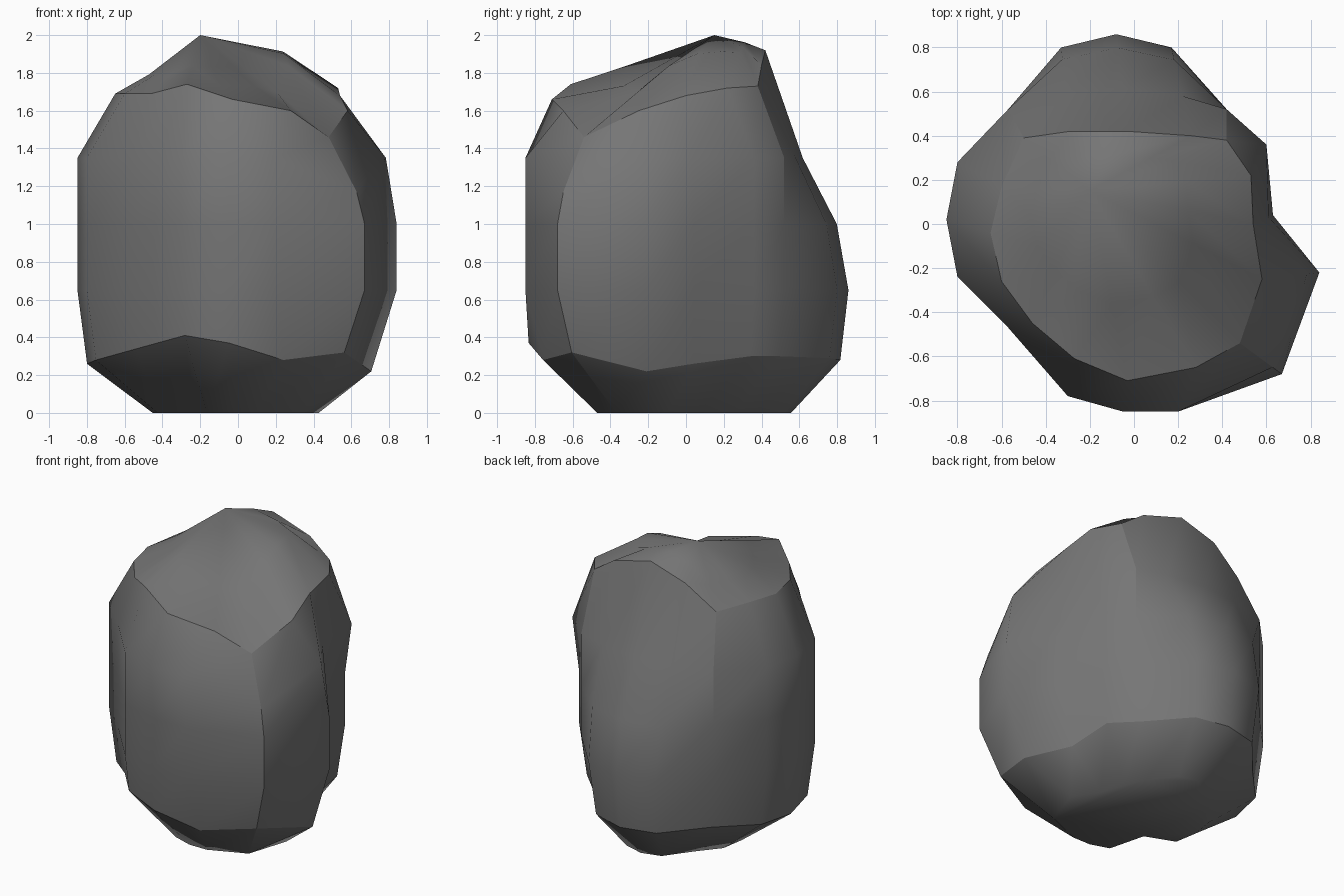
import bpy
import bmesh
from mathutils import Vector

default_cube = bpy.data.objects.get("Cube")
if default_cube:
    bpy.data.objects.remove(default_cube, do_unlink=True)

# Single stone colour
stone = bpy.data.materials.new("grey stone")
stone.use_nodes = True
stone.diffuse_color = (0.18, 0.18, 0.18, 1)
shader = next(n for n in stone.node_tree.nodes if n.type == "BSDF_PRINCIPLED")
shader.inputs["Base Color"].default_value = stone.diffuse_color
shader.inputs["Roughness"].default_value = 0.9

# Plan outline at the widest level, counterclockwise from the front left corner
outline = [
    (.67, -.68), (.84, -.22), (.63, .04), (.6, .36), (.42, .52), (.17, .8),
    (-.08, .86), (-.33, .8), (-.57, .52), (-.8, .28), (-.85, .02),
    (-.8, -.24), (-.57, -.47), (-.3, -.78), (-.05, -.85), (.2, -.85),
]
# Sloping rim of the top facet
rim = [
    (.48, -.54, 1.46), (.58, -.25, 1.6), (.54, 0, 1.68), (.53, .22, 1.72),
    (.42, .38, 1.73), (.26, .4, 1.84), (-.03, .42, 1.92), (-.29, .42, 1.84),
    (-.5, .39, 1.69), (-.6, .17, 1.7), (-.65, -.04, 1.69), (-.6, -.26, 1.69),
    (-.46, -.45, 1.69), (-.27, -.61, 1.74), (-.03, -.71, 1.66), (.28, -.65, 1.6),
]
# Height of the lower break line in each column
break_heights = [.32, .22, .26, .3, .3, .29, .28, .28,
                 .28, .27, .26, .28, .34, .41, .37, .28]
front_corner, back_corners = 0, (4, 8)
back_columns = (5, 6, 7)
hollow_column, chipped_column, last_column = 3, 12, 15
peak = Vector((-.2, .15, 2))


def foot_point(i):
    x, y = outline[i]
    p = Vector((x * .52 - .01, y * .6 + .04, 0))
    return p * .75 if i == chipped_column else p


def break_point(i):
    x, y = outline[i]
    sx = 1.2 if i == last_column else .84 if x > 0 else .94
    sy = .89 if i in (front_corner, last_column) else .98 if y < -.7 else .95
    return Vector((x * sx, y * sy, break_heights[i]))


def wall_point(i, z, back_lean, side_lean):
    """Lean the back and left walls toward the rim as they rise."""
    x, y = outline[i]
    lean = back_lean if i in back_columns else side_lean * (i < hollow_column)
    flat = Vector((x, y)).lerp(Vector(rim[i][:2]), lean)
    if i == hollow_column and z < 1.3:
        flat.x -= .05
    if i == front_corner and z > 1.3:
        z -= .18
    return Vector((flat.x, flat.y, z))


def crown_point(i):
    """Inner ring of the top facet, flatter toward the front left."""
    edge = Vector(rim[i])
    p = edge.lerp(peak, .4)
    droop = .44 if edge.x > -.1 else .1
    rise = .53 + .3 * edge.x + droop * min(0, edge.y)
    p.z = edge.z + (peak.z - edge.z) * rise
    return p


bm = bmesh.new()
count = len(outline)


def add_ring(point, *args):
    return [bm.verts.new(point(i, *args)) for i in range(count)]


# Stack of rings from the foot to the crown
rings = [
    add_ring(foot_point),
    add_ring(break_point),
    add_ring(wall_point, .65, 0, 0),
    add_ring(wall_point, 1.0, .14, 0),
    add_ring(wall_point, 1.35, .55, .22),
    add_ring(lambda i: Vector(rim[i])),
    add_ring(crown_point),
]
for low, high in zip(rings, rings[1:]):
    for i in range(count):
        j = (i + 1) % count
        bm.faces.new((low[i], low[j], high[j], high[i]))

# Flat foot and crown peak
bm.faces.new(reversed(rings[0]))
tip = bm.verts.new(peak)
for i in range(count):
    bm.faces.new((rings[-1][i], rings[-1][(i + 1) % count], tip))
bmesh.ops.recalc_face_normals(bm, faces=bm.faces[:])

# Smooth facets separated by hard break lines
for face in bm.faces:
    face.smooth = True
for ring in (rings[1], rings[5]):
    for i in range(count):
        bm.edges.get((ring[i], ring[(i + 1) % count])).smooth = False
for low, high in zip(rings[:5], rings[1:6]):
    bm.edges.get((low[front_corner], high[front_corner])).smooth = False
for c in back_corners:
    for low, high in zip(rings[3:5], rings[4:6]):
        bm.edges.get((low[c], high[c])).smooth = False

mesh = bpy.data.meshes.new("boulder")
bm.to_mesh(mesh)
bm.free()
mesh.materials.append(stone)
boulder = bpy.data.objects.new("boulder", mesh)
bpy.context.collection.objects.link(boulder)
